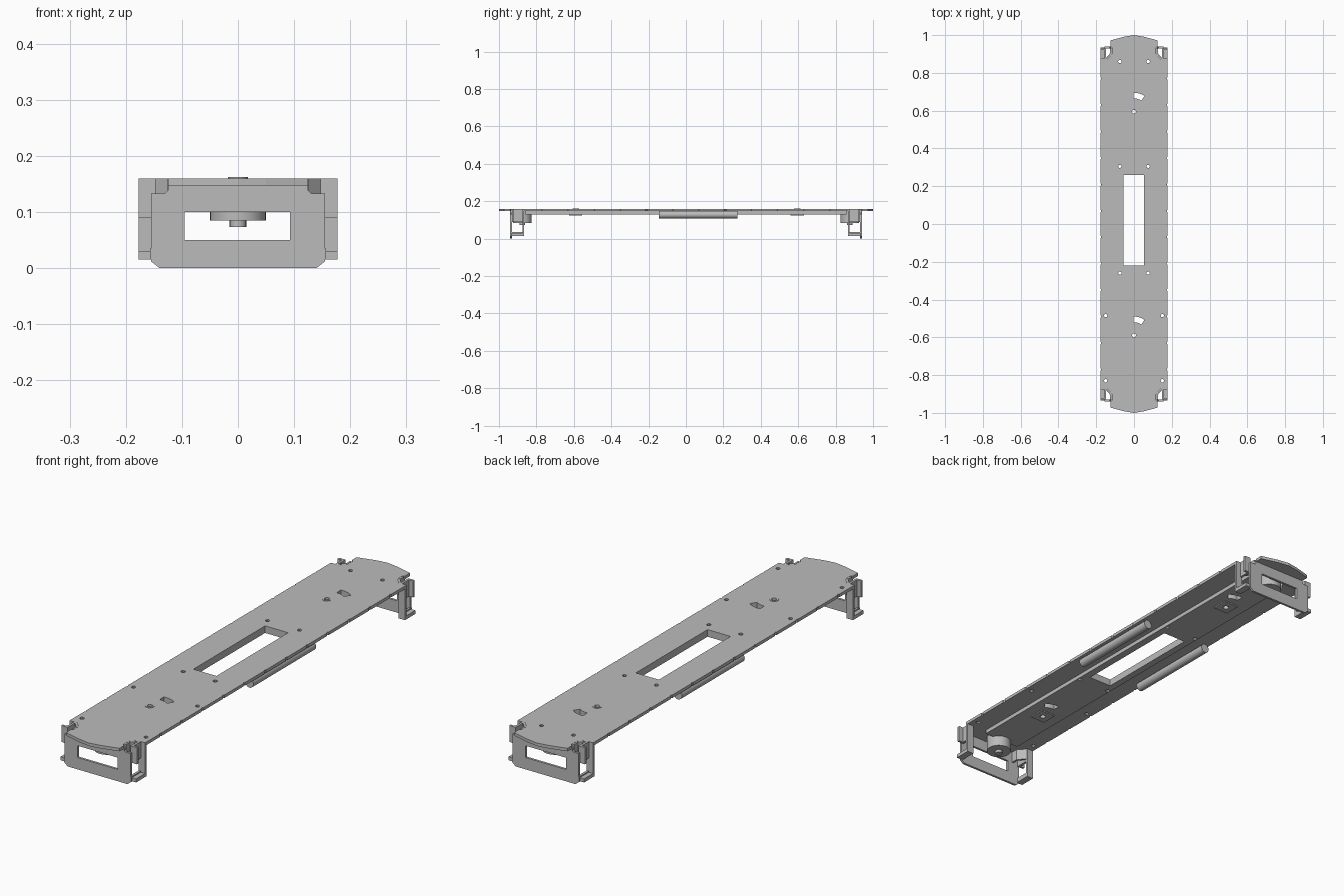
import bpy, bmesh, math
from mathutils import Vector

if "Cube" in bpy.data.objects:
    bpy.data.objects.remove(bpy.data.objects["Cube"])

metal = bpy.data.materials.new("plain_grey")
metal.use_nodes = True
metal.diffuse_color = (0.5, 0.5, 0.5, 1)
metal.node_tree.nodes["Principled BSDF"].inputs["Base Color"].default_value = (0.5, 0.5, 0.5, 1)


def add_prism(bm, pts, axis, lo, hi):
    """Extrude a 2D outline along an axis; the outline uses the other two axes in order."""
    def place(p, d):
        c = list(p)
        c.insert("xyz".index(axis), d)
        return bm.verts.new(c)
    a = [place(p, lo) for p in pts]
    b = [place(p, hi) for p in pts]
    n = len(pts)
    bm.faces.new(a)
    bm.faces.new(b[::-1])
    for i in range(n):
        bm.faces.new((a[i], b[i], b[(i + 1) % n], a[(i + 1) % n]))


def make(name, *prisms):
    bm = bmesh.new()
    for p in prisms:
        add_prism(bm, *p)
    bmesh.ops.recalc_face_normals(bm, faces=bm.faces)
    me = bpy.data.meshes.new(name)
    bm.to_mesh(me)
    bm.free()
    me.materials.append(metal)
    ob = bpy.data.objects.new(name, me)
    bpy.context.scene.collection.objects.link(ob)
    return ob


def rect(a0, a1, b0, b1):
    return [(a0, b0), (a1, b0), (a1, b1), (a0, b1)]


def circle(cx, cy, r, n=16):
    return [(cx + r * math.cos(i * math.tau / n), cy + r * math.sin(i * math.tau / n)) for i in range(n)]


def slot(cy):
    """Curved slot around the pivot hole."""
    angles = [math.radians(92 - 9 * i) for i in range(5)]
    return ([(0.1 * math.cos(t), cy + 0.1 * math.sin(t)) for t in angles] +
            [(0.07 * math.cos(t), cy + 0.07 * math.sin(t)) for t in reversed(angles)])


def cut(ob, cutter):
    mod = ob.modifiers.new("cut", "BOOLEAN")
    mod.operation, mod.solver, mod.object = "DIFFERENCE", "EXACT", cutter
    cutter.hide_render = True
    graph = bpy.context.evaluated_depsgraph_get()
    me = bpy.data.meshes.new_from_object(ob.evaluated_get(graph))
    ob.modifiers.clear()
    ob.data = me
    bpy.data.objects.remove(cutter)


def smooth(ob):
    bpy.ops.object.select_all(action="DESELECT")
    ob.select_set(True)
    bpy.context.view_layer.objects.active = ob
    bpy.ops.object.shade_smooth_by_angle(angle=math.radians(35))


# Openings shared by the deck and the centre spine
def openings():
    pivots = [(0, 0.595), (0, -0.59)]
    screws = [(s * 0.075, y) for s in (-1, 1) for y in (0.86, 0.305, -0.26)]
    screws += [(s * 0.15, y) for s in (-1, 1) for y in (-0.485, -0.83)]
    shapes = [rect(-0.055, 0.053, -0.22, 0.26)]
    shapes += [circle(x, y, 0.009, 10) for x, y in screws]
    shapes += [circle(x, y, 0.012) for x, y in pivots]
    shapes += [slot(y) for _, y in pivots]
    # small edge notches
    shapes += [circle(s * 0.18, -0.77 + 0.14 * i, 0.007, 8) for s in (-1, 1) for i in range(12)]
    return make("opening_cutter", *[(p, "z", 0.0, 0.3) for p in shapes])


# Deck with narrowed, pointed ends
quarter = [(0.177, 0.865), (0.15, 0.865), (0.117, 0.9), (0.117, 0.935),
           (0.125, 0.94), (0.125, 0.972), (0.05, 0.992)]
back = quarter + [(0, 1)] + [(-x, y) for x, y in reversed(quarter)]
deck = make("deck", (back + [(-x, -y) for x, y in back], "z", 0.147, 0.16))
cut(deck, openings())

# Raised spine under the deck
spine = make("under_spine", (rect(-0.085, 0.085, -0.858, 0.858), "z", 0.13, 0.147))
cut(spine, openings())

# Square pivot plates and countersunk rings
for label, y in (("back", 0.595), ("front", -0.59)):
    plate = make(label + "_pivot_plate", (rect(-0.035, 0.035, y - 0.035, y + 0.035), "z", 0.125, 0.13))
    cut(plate, make("hole_cutter", (circle(0, y, 0.012), "z", 0, 0.3)))
    ring = make(label + "_pivot_ring", (circle(0, y, 0.018), "z", 0.158, 0.162))
    cut(ring, make("hole_cutter", (circle(0, y, 0.01), "z", 0, 0.3)))

# Side rods under the deck
for label, s in (("left", 1), ("right", -1)):
    smooth(make(label + "_rod", (circle(s * 0.155, 0.128, 0.019, 24), "y", -0.145, 0.275)))

# End assemblies
half = [(0.14, 0), (0.155, 0.012), (0.155, 0.133), (0.13, 0.133), (0.125, 0.138), (0.125, 0.148)]
outline = half + [(-x, z) for x, z in reversed(half)]
for label, e in (("front", -1), ("back", 1)):
    end = make(label + "_end_plate", (outline, "y", e * 0.93, e * 0.94))
    cut(end, make("window_cutter", (rect(-0.095, 0.093, 0.05, 0.1), "y", e * 0.9, e * 0.96)))

    # Round boss with a small screw head
    smooth(make(label + "_boss", (circle(0, e * 0.875, 0.05, 32), "z", 0.085, 0.148)))
    smooth(make(label + "_boss_screw", (circle(0, e * 0.875, 0.015), "z", 0.073, 0.085)))

    for side, s in (("left", 1), ("right", -1)):
        name = label + "_" + side
        # Side wall with an open middle
        wall = [(0.865, 0.015), (0.94, 0.015), (0.94, 0.035), (0.875, 0.035),
                (0.875, 0.09), (0.93, 0.09), (0.93, 0.16), (0.865, 0.16)]
        make(name + "_bracket_wall", ([(e * y, z) for y, z in wall], "x", s * 0.147, s * 0.157))
        # Outer flange, foot tab and slanted web
        make(name + "_flange", (rect(s * 0.155, s * 0.177, 0.015, 0.16), "y", e * 0.865, e * 0.875))
        make(name + "_foot_tab", (rect(s * 0.155, s * 0.177, e * 0.87, e * 0.935), "z", 0.015, 0.03))
        web = [(0.15, 0.866), (0.118, 0.9), (0.118, 0.93), (0.126, 0.93), (0.126, 0.904), (0.155, 0.873)]
        make(name + "_web", ([(s * x, e * y) for x, y in web], "z", 0.1, 0.16))
        make(name + "_outer_guard", (rect(s * 0.157, s * 0.177, e * 0.92, e * 0.93), "z", 0.09, 0.16))
